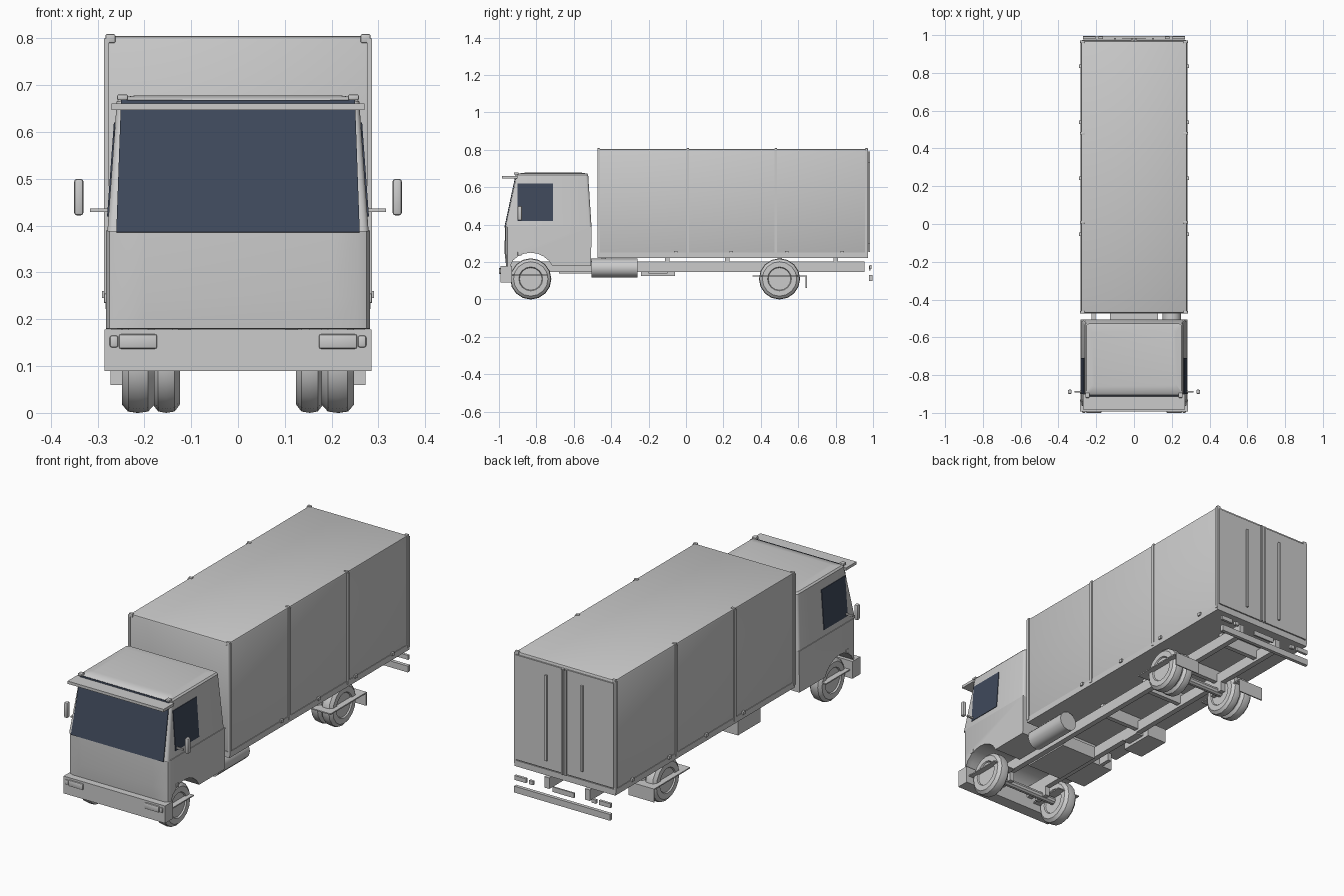
import bpy, bmesh, math
from mathutils import Vector, Matrix

if "Cube" in bpy.data.objects:
    bpy.data.objects.remove(bpy.data.objects["Cube"], do_unlink=True)


def material(name, rgb):
    m = bpy.data.materials.new(name)
    m.use_nodes = True
    m.diffuse_color = (*rgb, 1)
    m.node_tree.nodes["Principled BSDF"].inputs["Base Color"].default_value = (*rgb, 1)
    return m


GREY = material("plain grey", (0.6, 0.6, 0.6))
GLASS = material("dark blue glass", (0.05, 0.066, 0.105))


def finish(name, bm, mat=GREY):
    bmesh.ops.recalc_face_normals(bm, faces=bm.faces[:])
    mesh = bpy.data.meshes.new(name)
    bm.to_mesh(mesh)
    bm.free()
    mesh.materials.append(mat)
    ob = bpy.data.objects.new(name, mesh)
    bpy.context.scene.collection.objects.link(ob)
    bpy.ops.object.select_all(action='DESELECT')
    ob.select_set(True)
    bpy.context.view_layer.objects.active = ob
    bpy.ops.object.shade_smooth_by_angle(angle=math.radians(35))
    return ob


def box(name, x, y, z, bevel=0, mat=GREY):
    bm = bmesh.new()
    size = [r[1] - r[0] for r in (x, y, z)]
    mid = [(r[1] + r[0]) / 2 for r in (x, y, z)]
    bmesh.ops.create_cube(bm, size=1, matrix=Matrix.Translation(mid) @ Matrix.Diagonal((*size, 1)))
    if bevel:
        bmesh.ops.bevel(bm, geom=bm.edges[:], offset=bevel, segments=2, affect='EDGES', profile=0.5)
    return finish(name, bm, mat)


def pair(name, x, y, z, bevel=0):
    box("left_" + name, x, y, z, bevel)
    box("right_" + name, (-x[1], -x[0]), y, z, bevel)


def loft(name, rings, closed=False, mat=GREY):
    bm = bmesh.new()
    loops = [[bm.verts.new(p) for p in ring] for ring in rings]
    n = len(loops[0])
    spans = list(zip(loops, loops[1:]))
    if closed:
        spans.append((loops[-1], loops[0]))
    for a, b in spans:
        for i in range(n):
            j = (i + 1) % n
            bm.faces.new((a[i], a[j], b[j], b[i]))
    if not closed:
        bm.faces.new(loops[0])
        bm.faces.new(loops[-1])
    return finish(name, bm, mat)


def plate(name, corners, thickness):
    pts = [Vector(c) for c in corners]
    shift = Vector(thickness)
    return loft(name, [pts, [p + shift for p in pts]], mat=GLASS)


def cylinder(name, centre, radius, length, axis, sides=16):
    bm = bmesh.new()
    rot = Matrix.Rotation(math.pi / 2, 4, axis)
    bmesh.ops.create_cone(bm, cap_ends=True, segments=sides, radius1=radius, radius2=radius,
                          depth=length, matrix=Matrix.Translation(centre) @ rot)
    return finish(name, bm)


# Lower cab: side profile with a wheel arch, lofted across the width
profile = [(-0.962, 0.18), (-0.97, 0.25), (-0.968, 0.39), (-0.505, 0.39), (-0.508, 0.18)]
for k in range(9):
    a = math.radians(27 + 126 * k / 8)
    profile.append((-0.83 + 0.13 * math.cos(a), 0.12 + 0.13 * math.sin(a)))
half = [(0.282, 0.03), (0.275, 0.015), (0.255, 0.006), (0.2, 0.0)]
stations = [(-x, d) for x, d in half] + [(x, d) for x, d in reversed(half)]
loft("lower_cab", [[(x, max(y, -0.97 + d), z) for y, z in profile] for x, d in stations])


# Upper cab: tapering rounded rectangles
def rounded(w, y0, y1, z, r=0.013):
    ring = []
    for cx, cy, start in ((w - r, y1 - r, 0), (r - w, y1 - r, 90), (r - w, y0 + r, 180), (w - r, y0 + r, 270)):
        for k in range(4):
            a = math.radians(start + 30 * k)
            ring.append((cx + r * math.cos(a), cy + r * math.sin(a), z))
    return ring


loft("upper_cab", [rounded(0.279, -0.966, -0.505, 0.388), rounded(0.259, -0.906, -0.523, 0.665),
                   rounded(0.252, -0.898, -0.528, 0.673), rounded(0.22, -0.86, -0.56, 0.678)])

# Cab glass
plate("windscreen", [(-0.26, -0.967, 0.385), (0.26, -0.967, 0.385), (0.25, -0.907, 0.667), (-0.25, -0.907, 0.667)],
      (0, -0.004, 0.001))
for side, s in (("left", 1), ("right", -1)):
    plate(side + "_door_window", [(s * 0.2767, -0.9, 0.42), (s * 0.2767, -0.71, 0.42),
                                  (s * 0.2622, -0.71, 0.62), (s * 0.2622, -0.9, 0.62)], (s * 0.003, 0, 0))

# Sun visor, mirrors and front bumper
box("sun_visor", (-0.27, 0.27), (-0.983, -0.9), (0.647, 0.661))
pair("visor_bracket", (0.235, 0.258), (-0.92, -0.895), (0.668, 0.68), 0.003)
pair("mirror_arm", (0.26, 0.316), (-0.893, -0.885), (0.429, 0.437))
pair("mirror", (0.33, 0.35), (-0.9, -0.877), (0.422, 0.5), 0.006)
pair("marker_lamp", (0.278, 0.286), (-0.9, -0.88), (0.235, 0.255), 0.002)
box("front_bumper", (-0.285, 0.285), (-0.993, -0.93), (0.09, 0.178))
pair("headlamp", (0.173, 0.254), (-1.0, -0.985), (0.137, 0.168), 0.004)
pair("indicator", (0.256, 0.274), (-1.0, -0.985), (0.14, 0.165), 0.004)

# Cargo body with side posts, rails and hinge blocks
box("cargo_body", (-0.28, 0.28), (-0.47, 0.968), (0.235, 0.805), 0.008)
box("body_floor", (-0.283, 0.283), (-0.473, 0.972), (0.222, 0.252))
for i, y in enumerate((-0.467, 0.01, 0.48, 0.965)):
    pair("side_post_%d" % i, (0.276, 0.286), (y - 0.007, y + 0.007), (0.235, 0.8))
    pair("post_cap_%d" % i, (0.262, 0.283), (y - 0.007, y + 0.007), (0.79, 0.809), 0.003)
for i in range(4):
    y = -0.055 + i * 0.297
    pair("hinge_block_%d" % i, (0.278, 0.29), (y - 0.009, y + 0.009), (0.245, 0.26))

# Rear doors with vertical bars
pair("rear_door", (0.003, 0.275), (0.96, 0.975), (0.258, 0.79))
pair("door_edge_bar", (0.004, 0.014), (0.97, 0.985), (0.255, 0.79))
pair("door_lock_bar", (0.096, 0.106), (0.97, 0.985), (0.3, 0.735))

# Chassis rails, crossmembers and gearbox
pair("chassis_rail", (0.1, 0.128), (-0.95, 0.955), (0.147, 0.203))
for i, y in enumerate((-0.44, -0.1, 0.22, 0.5, 0.8)):
    box("crossmember_%d" % i, (-0.12, 0.12), (y - 0.012, y + 0.012), (0.16, 0.225))
box("gearbox", (-0.1, 0.1), (-0.68, -0.42), (0.14, 0.205))

# Fuel tank on one side, equipment box on the other
cylinder("fuel_tank", (0.2, -0.383, 0.168), 0.05, 0.245, 'X', 12)
box("equipment_box", (-0.25, -0.14), (-0.24, -0.06), (0.125, 0.2))
box("equipment_box_bracket", (-0.15, -0.1), (-0.2, -0.1), (0.14, 0.18))
box("air_pipe", (-0.225, -0.205), (-0.53, -0.44), (0.18, 0.22))

# Wheels
TYRE = [(0.0, 0.064), (0.0, 0.092), (0.012, 0.107), (0.03, 0.11), (0.048, 0.107), (0.06, 0.092), (0.06, 0.064)]
TYRE += [(0.05, 0.058), (0.03, 0.05), (0.01, 0.058)]


def wheel(name, x, y, width):
    rings = []
    for k in range(16):
        a = math.tau * k / 16
        rings.append([(x + (t / 0.06 - 0.5) * width, y + r * math.cos(a), 0.11 + r * math.sin(a))
                      for t, r in TYRE])
    loft(name + "_tyre", rings, closed=True)
    cylinder(name + "_hub", (x, y, 0.11), 0.06, width * 0.8, 'Y')


for side, s in (("left", 1), ("right", -1)):
    wheel(side + "_front_wheel", s * 0.213, -0.83, 0.07)
    wheel(side + "_rear_outer_wheel", s * 0.216, 0.5, 0.064)
    wheel(side + "_rear_inner_wheel", s * 0.153, 0.5, 0.058)
for name, y in (("front", -0.83), ("rear", 0.5)):
    cylinder(name + "_axle", (0, y, 0.11), 0.02, 0.36, 'Y', 10)
    pair(name + "_spring_block", (0.1, 0.125), (y - 0.04, y + 0.04), (0.1, 0.15))

# Flat mudguards and rear flaps
pair("front_mudguard", (0.14, 0.27), (-0.96, -0.74), (0.128, 0.134))
pair("rear_mudguard", (0.13, 0.272), (0.355, 0.645), (0.122, 0.128))
pair("mud_flap", (0.13, 0.272), (0.64, 0.646), (0.06, 0.128))

# Rear lamps, plate holder and bar
box("rear_bar", (-0.27, 0.27), (0.978, 0.996), (0.1, 0.132))
pair("rear_lamp", (0.205, 0.27), (0.98, 0.993), (0.163, 0.185))
pair("reversing_lamp", (0.165, 0.188), (0.98, 0.993), (0.163, 0.182))
box("plate_holder", (-0.06, 0.06), (0.978, 0.986), (0.155, 0.18))
